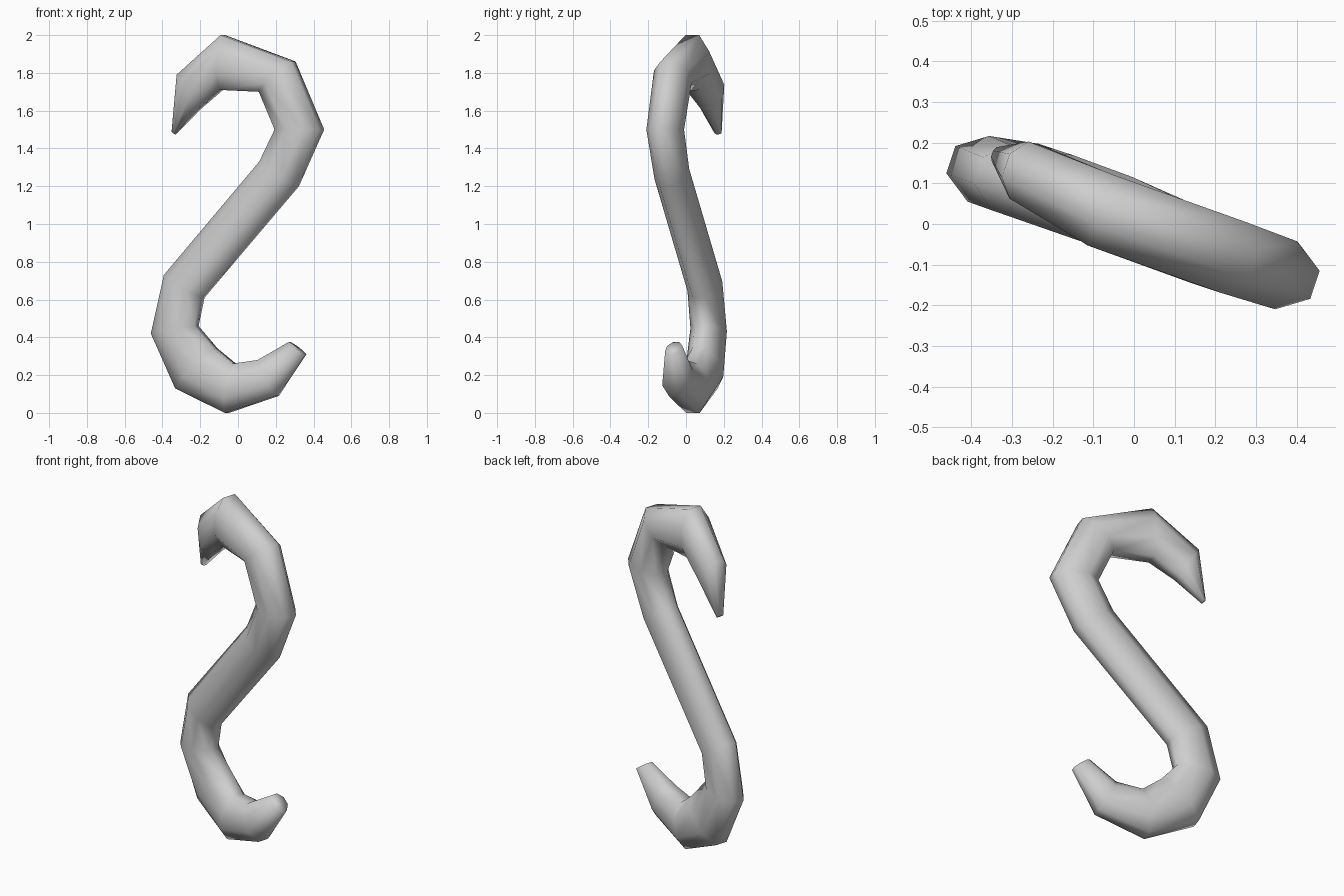
import bpy, bmesh, math
from mathutils import Vector

cube = bpy.data.objects.get("Cube")
if cube:
    bpy.data.objects.remove(cube, do_unlink=True)

SIDES = 8
PHASE = math.pi / SIDES            # a flat side faces the outside of the bend
SLOPE = -0.33                      # the hook's plane is turned about z
NORMAL = Vector((-SLOPE, 1, 0)).normalized()

# Cross-sections: left-hand edge x, z, right-hand edge x, z, centre y, half
# thickness. The edges run along the bar, so the first is the outside of the
# upper bend and the inside of the lower one.
SECTIONS = [
    (-0.35, 1.49, -0.33, 1.475, 0.17, 0.02),
    (-0.32, 1.79, -0.20, 1.61, 0.125, 0.08),
    (-0.08, 2.00, -0.09, 1.71, 0.035, 0.10),
    (0.30, 1.86, 0.115, 1.70, -0.07, 0.10),
    (0.455, 1.50, 0.195, 1.50, -0.11, 0.095),
    (0.32, 1.20, 0.115, 1.33, -0.075, 0.09),
    (-0.18, 0.61, -0.39, 0.73, 0.10, 0.09),
    (-0.21, 0.46, -0.46, 0.42, 0.12, 0.092),
    (-0.11, 0.34, -0.33, 0.13, 0.10, 0.095),
    (-0.02, 0.26, -0.06, 0.00, 0.03, 0.10),
    (0.11, 0.28, 0.21, 0.09, -0.045, 0.085),
    (0.27, 0.375, 0.36, 0.31, -0.065, 0.045),
]


def add_ring(bm, ax, az, bx, bz, y, half):
    """Elliptical ring spanning the two edges of the bar."""
    centre = Vector(((ax + bx) / 2, y, (az + bz) / 2))
    dx = (ax - bx) / 2
    dz = (az - bz) / 2 / math.cos(PHASE)
    across = Vector((dx, SLOPE * dx, dz))
    ring = []
    for i in range(SIDES):
        a = math.tau * i / SIDES + PHASE
        ring.append(bm.verts.new(centre + across * math.cos(a) + NORMAL * half * math.sin(a)))
    return ring


# Tapered S-shaped bar, closed at both tips
bm = bmesh.new()
rings = [add_ring(bm, *s) for s in SECTIONS]
for a, b in zip(rings, rings[1:]):
    for i in range(SIDES):
        j = (i + 1) % SIDES
        bm.faces.new((a[i], a[j], b[j], b[i]))
bm.faces.new(rings[0])
bm.faces.new(rings[-1])
bmesh.ops.recalc_face_normals(bm, faces=bm.faces)
for f in bm.faces:
    f.smooth = True
mesh = bpy.data.meshes.new("s_hook")
bm.to_mesh(mesh)
bm.free()
hook = bpy.data.objects.new("s_hook", mesh)
bpy.context.collection.objects.link(hook)

# Plain grey metal
grey = bpy.data.materials.new("grey_metal")
grey.use_nodes = True
colour = (0.62, 0.62, 0.62, 1)
grey.diffuse_color = colour
grey.node_tree.nodes["Principled BSDF"].inputs["Base Color"].default_value = colour
mesh.materials.append(grey)
